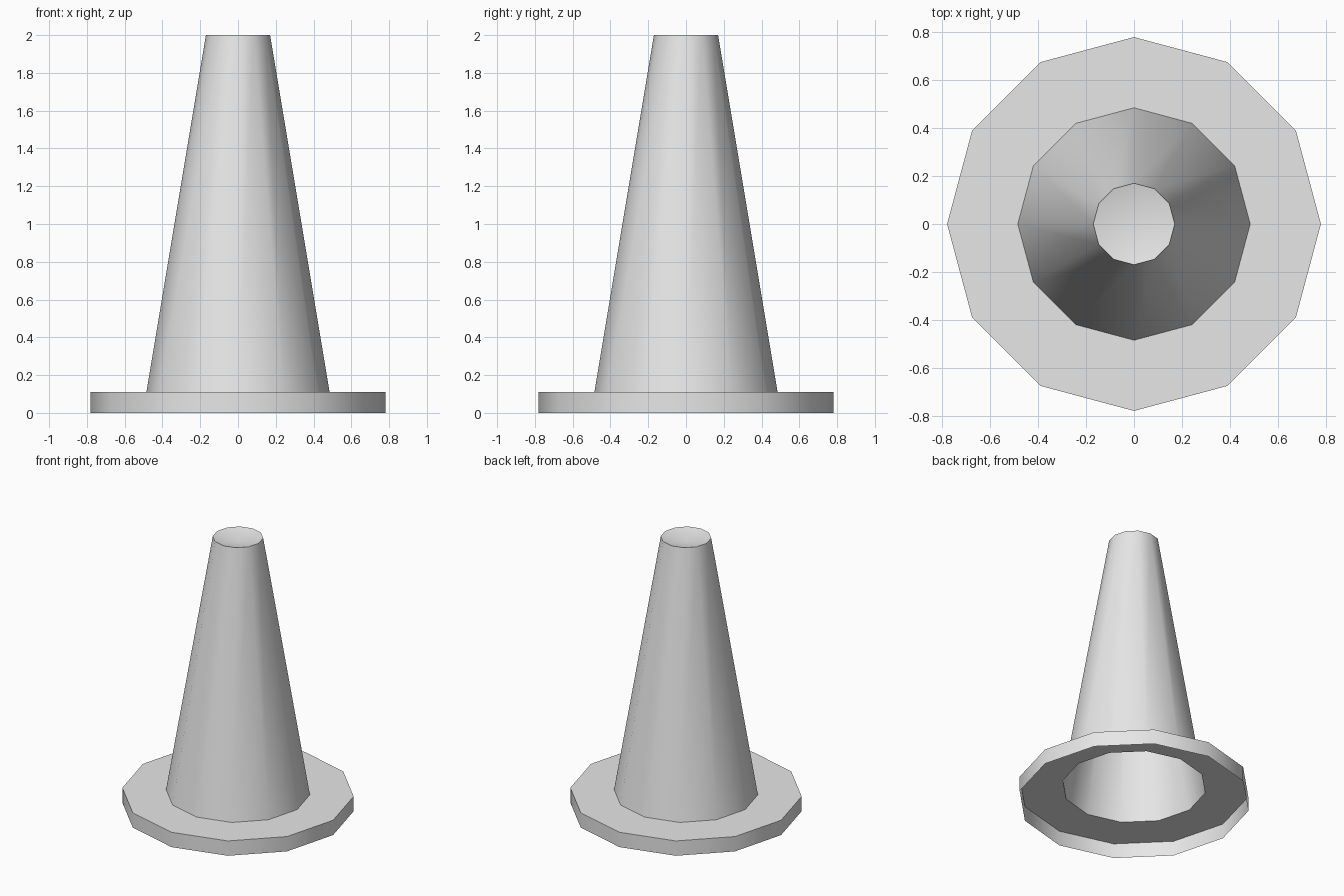
import bpy
import bmesh
import math

SIDES = 12

cube = bpy.data.objects.get("Cube")
if cube:
    bpy.data.objects.remove(cube, do_unlink=True)

grey = bpy.data.materials.new("plain_grey")
grey.use_nodes = True
grey.diffuse_color = (0.8, 0.8, 0.8, 1)
grey.node_tree.nodes["Principled BSDF"].inputs["Base Color"].default_value = grey.diffuse_color


def lathe(name, profile):
    """Open shell turned from (radius, height) points; radius 0 closes to a point."""
    bm = bmesh.new()
    rings = []
    for radius, z in profile:
        count = SIDES if radius > 0 else 1
        angles = [2 * math.pi * i / SIDES for i in range(count)]
        rings.append([bm.verts.new((radius * math.cos(a), radius * math.sin(a), z)) for a in angles])
    for low, high in zip(rings, rings[1:]):
        for i in range(SIDES):
            j = (i + 1) % SIDES
            if len(high) == 1:
                bm.faces.new((low[i], low[j], high[0]))
            else:
                bm.faces.new((low[i], low[j], high[j], high[i]))
    mesh = bpy.data.meshes.new(name)
    bm.to_mesh(mesh)
    bm.free()
    mesh.materials.append(grey)
    obj = bpy.data.objects.new(name, mesh)
    bpy.context.collection.objects.link(obj)
    bpy.ops.object.select_all(action="DESELECT")
    obj.select_set(True)
    bpy.context.view_layer.objects.active = obj
    bpy.ops.object.shade_smooth_by_angle(angle=math.radians(35))
    return obj


# Hollow base: rim wall and top plate, open underneath
lathe("base_flange", [(0.78, 0), (0.78, 0.11), (0.485, 0.11)])

# Tapered hollow body with a shallow dished top
lathe("cone_body", [(0.485, 0.11), (0.17, 2), (0, 1.96)])
